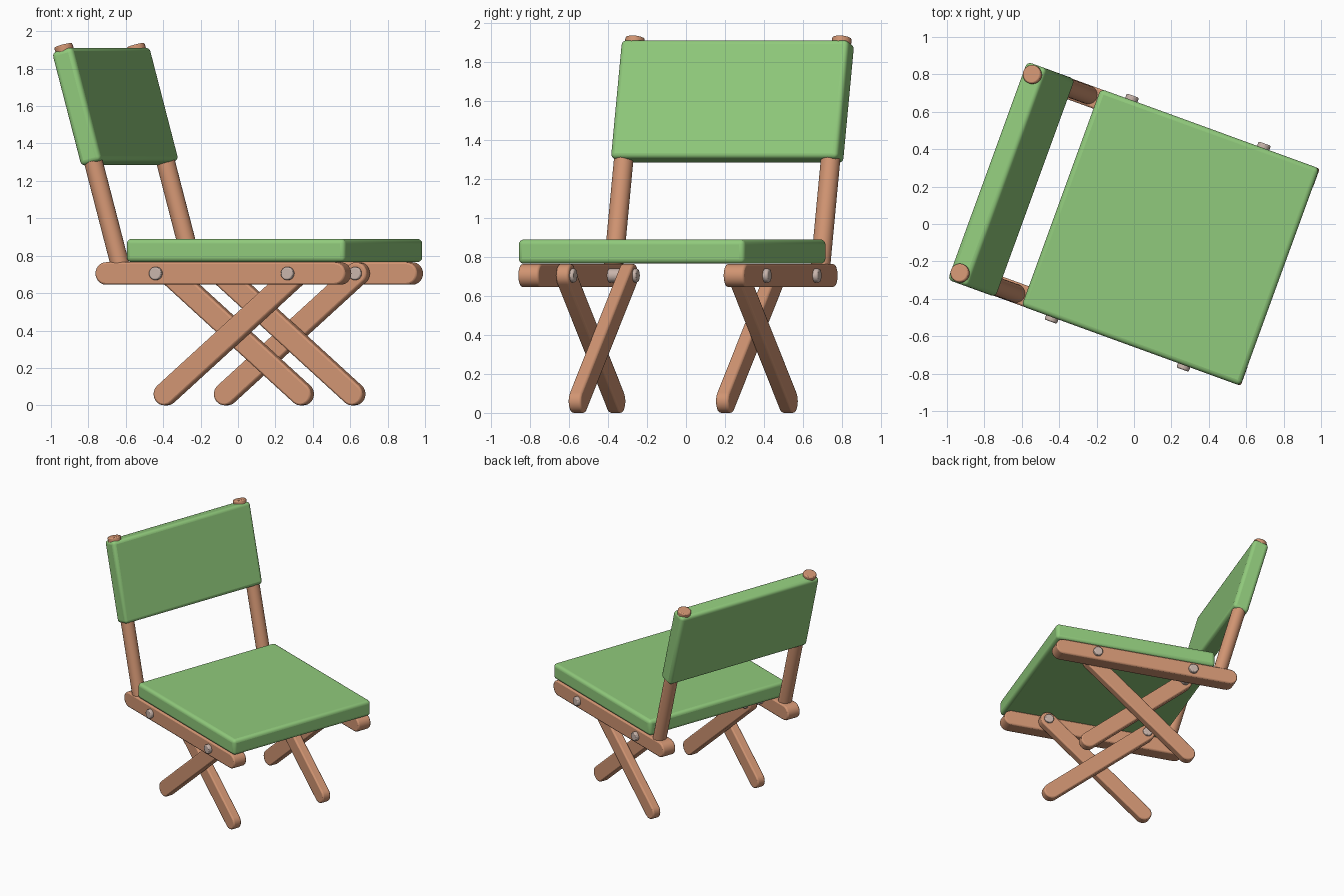
import bpy, bmesh, math
from mathutils import Matrix, Vector

if "Cube" in bpy.data.objects:
    bpy.data.objects.remove(bpy.data.objects["Cube"])

TURN = Matrix.Rotation(math.radians(-20), 4, 'Z')   # whole chair is turned
LEAN = math.atan(0.275)                             # backrest lean


def material(name, rgb):
    m = bpy.data.materials.new(name)
    m.diffuse_color = (*rgb, 1)
    m.use_nodes = True
    m.node_tree.nodes["Principled BSDF"].inputs["Base Color"].default_value = m.diffuse_color
    return m


WOOD = material("wood", (0.64, 0.30, 0.17))
CLOTH = material("green_cushion", (0.28, 0.59, 0.20))
METAL = material("bolt_metal", (0.58, 0.46, 0.41))


def finish(name, bm, mat, local=Matrix(), bevel=0.0, segments=3):
    bmesh.ops.recalc_face_normals(bm, faces=bm.faces)
    me = bpy.data.meshes.new(name)
    bm.to_mesh(me)
    bm.free()
    me.materials.append(mat)
    ob = bpy.data.objects.new(name, me)
    bpy.context.collection.objects.link(ob)
    ob.matrix_world = TURN @ local
    if bevel:
        mod = ob.modifiers.new("bevel", 'BEVEL')
        mod.width, mod.segments = bevel, segments
        mod.limit_method, mod.angle_limit = 'ANGLE', math.radians(40)
    bpy.ops.object.select_all(action='DESELECT')
    ob.select_set(True)
    bpy.context.view_layer.objects.active = ob
    bpy.ops.object.shade_smooth_by_angle(angle=math.radians(40))
    return ob


def cushion(name, size, local):
    bm = bmesh.new()
    bmesh.ops.create_cube(bm, size=1)
    bmesh.ops.scale(bm, vec=size, verts=bm.verts)
    finish(name, bm, CLOTH, local, 0.025, 4)


def bar(name, start, end, y0, y1, r=0.06, n=14):
    # flat bar with round ends, drawn in the xz plane and extruded along y
    a, b = Vector(start), Vector(end)
    ang = math.atan2(b.y - a.y, b.x - a.x)
    bm = bmesh.new()
    verts = []
    for c, turn in ((b, -math.pi / 2), (a, math.pi / 2)):
        for i in range(n + 1):
            t = ang + turn + math.pi * i / n
            verts.append(bm.verts.new((c.x + r * math.cos(t), y0, c.y + r * math.sin(t))))
    face = bm.faces.new(verts)
    ext = bmesh.ops.extrude_face_region(bm, geom=[face])
    bmesh.ops.translate(bm, vec=(0, y1 - y0, 0),
                        verts=[v for v in ext['geom'] if isinstance(v, bmesh.types.BMVert)])
    finish(name, bm, WOOD, bevel=0.01, segments=2)


def rod(name, start, end, r, mat, bevel):
    a, b = Vector(start), Vector(end)
    bm = bmesh.new()
    bmesh.ops.create_cone(bm, cap_ends=True, segments=32, radius1=r, radius2=r, depth=(b - a).length)
    rot = (b - a).to_track_quat('Z', 'Y').to_matrix().to_4x4()
    finish(name, bm, mat, Matrix.Translation((a + b) / 2) @ rot, bevel, 2)


# cushions
cushion("seat", (1.245, 1.236, 0.124), Matrix.Translation((0.208, 0, 0.828)))
cushion("backrest", (0.12, 1.24, 0.63),
        Matrix.Translation((-0.698, 0, 1.598)) @ Matrix.Rotation(-LEAN, 4, 'Y'))

# frame, repeated on both sides
for side, s in (("left", 1), ("right", -1)):
    bar(side + "_rail", (-0.53, 0.705), (0.772, 0.705), s * 0.505, s * 0.617)
    bar(side + "_front_leg", (0.51, 0.705), (-0.24, 0.06), s * 0.437, s * 0.505)
    bar(side + "_back_leg", (-0.24, 0.705), (0.51, 0.06), s * 0.368, s * 0.437)
    rod(side + "_front_bolt", (0.51, s * 0.418, 0.705), (0.51, s * 0.643, 0.705), 0.035, METAL, 0.007)
    rod(side + "_back_bolt", (-0.24, s * 0.350, 0.705), (-0.24, s * 0.643, 0.705), 0.035, METAL, 0.007)
    rod(side + "_back_post", (-0.453, s * 0.565, 0.705), (-0.789, s * 0.565, 1.926), 0.05, WOOD, 0.008)
